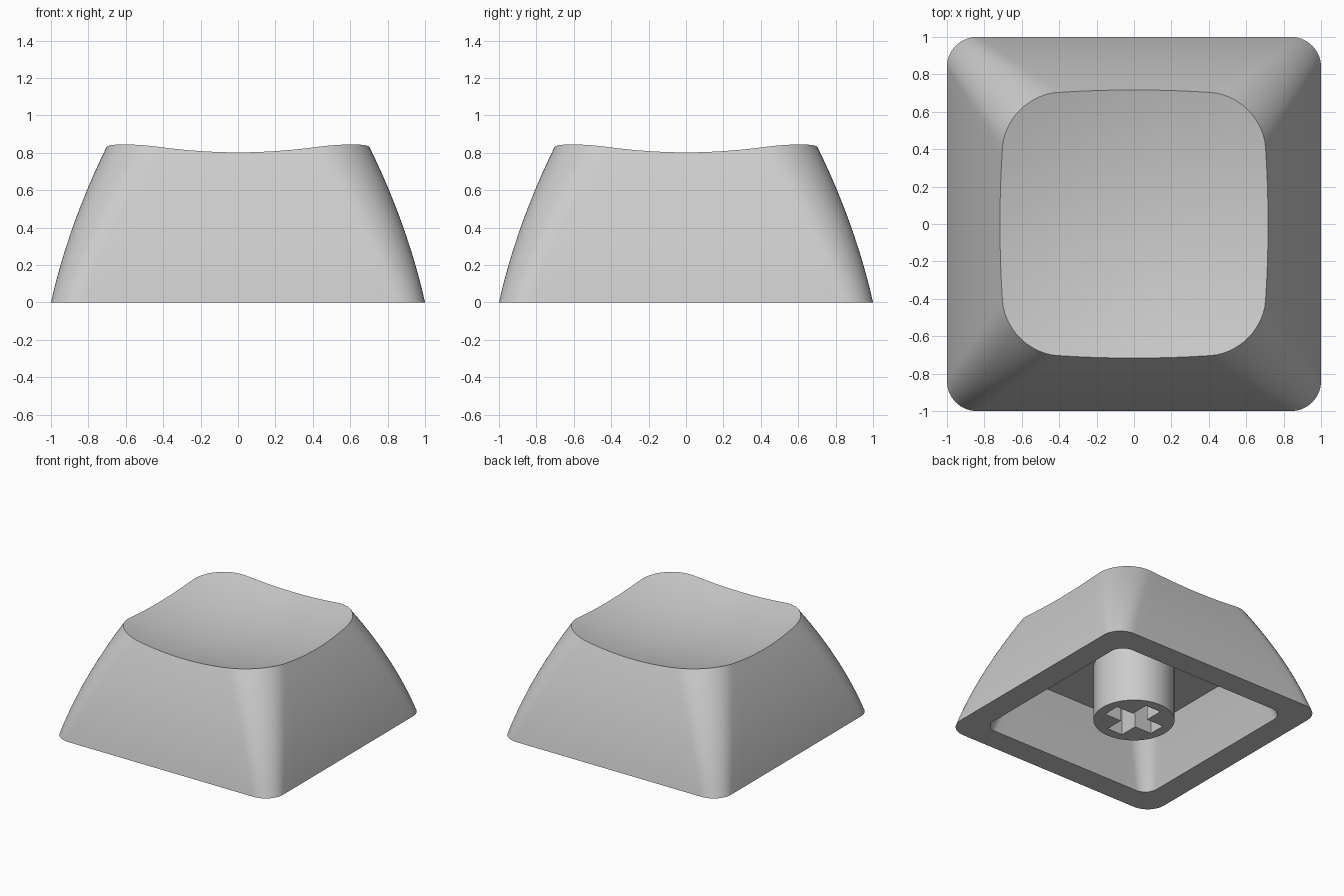
import bpy, bmesh, math

cube = bpy.data.objects.get("Cube")
if cube:
    bpy.data.objects.remove(cube, do_unlink=True)

grey = bpy.data.materials.new("light_grey_plastic")
COLOUR = (0.6, 0.6, 0.6, 1)
grey.use_nodes = True
grey.diffuse_color = COLOUR
grey.node_tree.nodes["Principled BSDF"].inputs["Base Color"].default_value = COLOUR

CEILING = 0.46
STEM_RADIUS = 0.305
CORNER_STEPS, SIDE_STEPS = 14, 14


def make_object(name, bm):
    bmesh.ops.recalc_face_normals(bm, faces=bm.faces)
    mesh = bpy.data.meshes.new(name)
    bm.to_mesh(mesh)
    bm.free()
    mesh.materials.append(grey)
    obj = bpy.data.objects.new(name, mesh)
    bpy.context.collection.objects.link(obj)
    return obj


def smooth(obj, degrees):
    bpy.ops.object.select_all(action="DESELECT")
    obj.select_set(True)
    bpy.context.view_layer.objects.active = obj
    bpy.ops.object.shade_smooth_by_angle(angle=math.radians(degrees))


def rounded_square(half, radius):
    """Outline points: a corner arc, then a subdivided side, four times."""
    c = half - radius
    points = []
    for quarter in range(4):
        turn = quarter * math.pi / 2
        local = []
        for i in range(CORNER_STEPS + 1):
            a = i / CORNER_STEPS * math.pi / 2
            local.append((c + radius * math.cos(a), c + radius * math.sin(a)))
        local += [(c - 2 * c * i / SIDE_STEPS, half) for i in range(1, SIDE_STEPS)]
        co, si = math.cos(turn), math.sin(turn)
        points += [(x * co - y * si, x * si + y * co) for x, y in local]
    return points


COLUMNS = 4 * (CORNER_STEPS + SIDE_STEPS)


def outer_point(column, z):
    """Point of the bowed outer wall at height z."""
    return rounded_square(1 - 0.225 * z - 0.16 * z * z, 0.16 + 0.16 * z)[column]


def dish(x, y):
    return 0.707 + 0.185 * (x * x + y * y)


# Height at which each wall column meets the dished top
rim = []
for column in range(COLUMNS):
    z = 0.8
    for _ in range(12):
        z = dish(*outer_point(column, z))
    rim.append((*outer_point(column, z), z))

# Rings from the middle of the dish, over the rim, down and into the hollow
rings = []
for i in range(1, 13):
    s = i / 12
    rings.append([(x * s, y * s, dish(x * s, y * s)) for x, y, z in rim])
for i in range(15, -1, -1):
    s = i / 16
    rings.append([(*outer_point(k, p[2] * s), p[2] * s) for k, p in enumerate(rim)])
for i in range(9):
    s = i / 8
    z = CEILING * s
    half = 0.80 - 0.11 * s - 0.02 * s * s
    rings.append([(x, y, z) for x, y in rounded_square(half, 0.11 + 0.05 * s)])

bm = bmesh.new()
loops = [[bm.verts.new(p) for p in ring] for ring in rings]
for a, b in zip(loops, loops[1:]):
    for k in range(COLUMNS):
        n = (k + 1) % COLUMNS
        bm.faces.new((a[k], a[n], b[n], b[k]))
centre = bm.verts.new((0, 0, dish(0, 0)))
for k in range(COLUMNS):
    bm.faces.new((centre, loops[0][k], loops[0][(k + 1) % COLUMNS]))
bm.faces.new(loops[-1])
smooth(make_object("cap_shell", bm), 35)

# Round stem under the ceiling
bm = bmesh.new()
bmesh.ops.create_cone(bm, cap_ends=True, segments=64, radius1=STEM_RADIUS,
                      radius2=STEM_RADIUS, depth=CEILING + 0.02)
bmesh.ops.translate(bm, verts=bm.verts, vec=(0, 0, (CEILING + 0.02) / 2))
stem = make_object("stem", bm)

# Cross-shaped socket cut into the stem
L, W = 0.225, 0.07
bm = bmesh.new()
arm = [(L, -W), (L, W), (W, W)]
outline = []
for quarter in range(4):
    for x, y in arm:
        for _ in range(quarter):
            x, y = -y, x
        outline.append(bm.verts.new((x, y, -0.1)))
face = bm.faces.new(outline)
top = bmesh.ops.extrude_face_region(bm, geom=[face])
moved = [v for v in top["geom"] if isinstance(v, bmesh.types.BMVert)]
bmesh.ops.translate(bm, verts=moved, vec=(0, 0, 0.1 + CEILING - 0.04))
cutter = make_object("socket_cutter", bm)
cutter.hide_render = True

cut = stem.modifiers.new("socket", "BOOLEAN")
cut.operation = "DIFFERENCE"
cut.solver = "EXACT"
cut.object = cutter
bpy.context.view_layer.objects.active = stem
bpy.ops.object.modifier_apply(modifier=cut.name)
bpy.data.objects.remove(cutter, do_unlink=True)
smooth(stem, 30)
